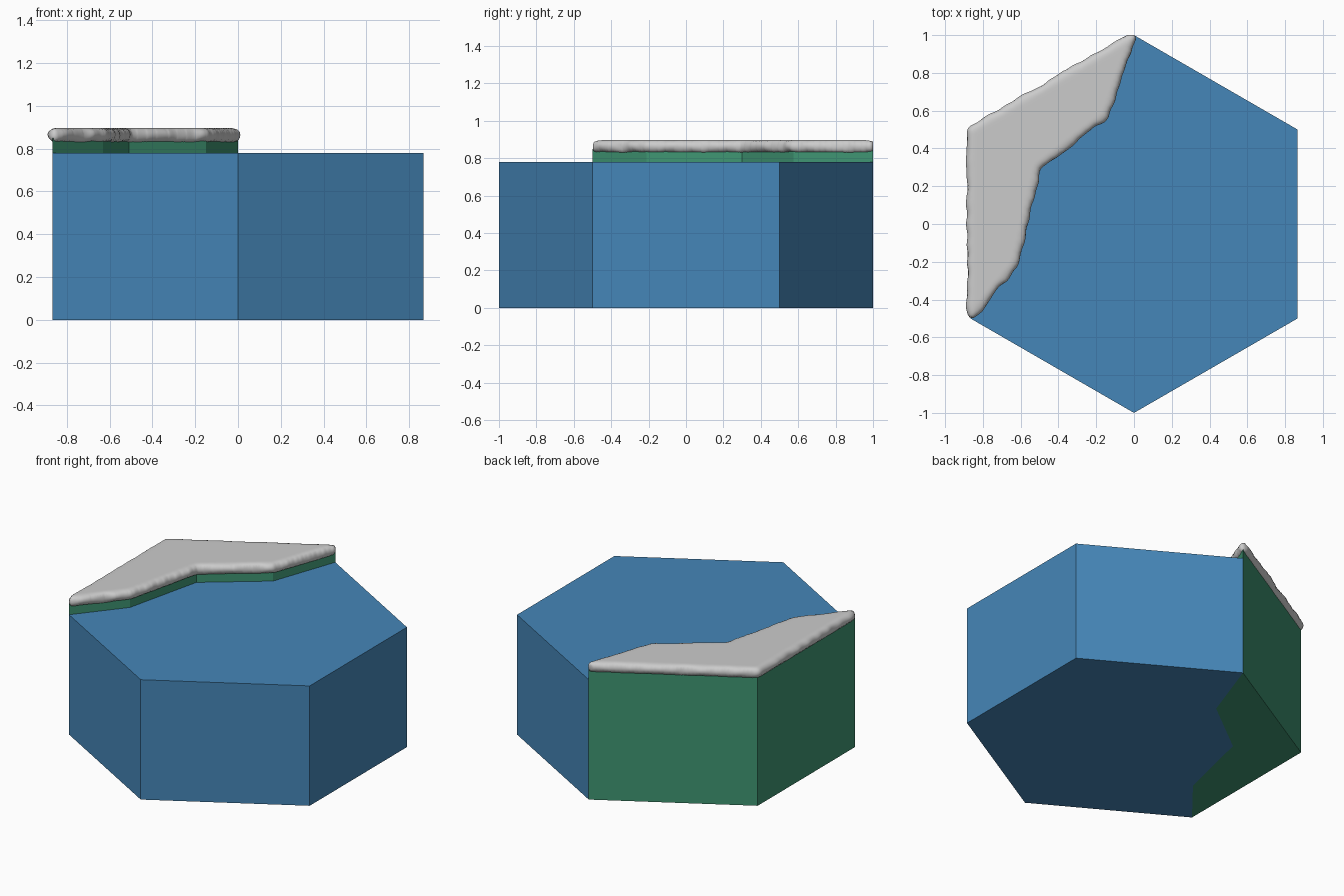
import bpy, bmesh, math
from mathutils import Vector, noise

if "Cube" in bpy.data.objects:
    bpy.data.objects.remove(bpy.data.objects["Cube"])


def material(name, color):
    m = bpy.data.materials.new(name)
    m.diffuse_color = color
    m.use_nodes = True
    m.node_tree.nodes["Principled BSDF"].inputs["Base Color"].default_value = m.diffuse_color
    return m


def prism(name, outline, z0, z1, mat=None):
    """Extrude a flat outline (counter-clockwise) between two heights."""
    bm = bmesh.new()
    base = bm.faces.new([bm.verts.new((x, y, z0)) for x, y in outline])
    top = bmesh.ops.extrude_face_region(bm, geom=[base], use_keep_orig=True)["geom"]
    for v in top:
        if isinstance(v, bmesh.types.BMVert):
            v.co.z = z1
    bmesh.ops.recalc_face_normals(bm, faces=bm.faces)
    bmesh.ops.triangulate(bm, faces=[f for f in bm.faces if len(f.verts) > 4])
    me = bpy.data.meshes.new(name)
    bm.to_mesh(me)
    bm.free()
    ob = bpy.data.objects.new(name, me)
    bpy.context.collection.objects.link(ob)
    if mat:
        me.materials.append(mat)
    return ob


hexagon = [(math.cos(math.radians(90 + 60 * i)), math.sin(math.radians(90 + 60 * i)))
           for i in range(6)]
shoreline = [(-0.15, 0.575), (-0.51, 0.30), (-0.63, -0.21)]  # back to front

# Water block: hexagon minus the coast
prism("water", hexagon[2:] + [hexagon[0]] + shoreline,
      0, 0.78, material("water_blue", (0.06, 0.24, 0.48, 1)))

# Coast block: two hexagon sides closed by the shoreline
coast = hexagon[:3] + shoreline[::-1]
prism("coast", coast, 0, 0.85, material("coast_green", (0.05, 0.30, 0.17, 1)))

# Snow layer: remeshed slab, rounded, then swollen with a lumpy rim
snow = prism("snow", coast, 0.838, 0.886)
remesh = snow.modifiers.new("remesh", "REMESH")
remesh.mode = "VOXEL"
remesh.voxel_size = 0.011
smooth = snow.modifiers.new("smooth", "SMOOTH")
smooth.factor = 0.5
smooth.iterations = 5
depsgraph = bpy.context.evaluated_depsgraph_get()
mesh = bpy.data.meshes.new_from_object(snow.evaluated_get(depsgraph))
snow.modifiers.clear()
snow.data = mesh
normals = [v.normal.copy() for v in mesh.vertices]
for v, n in zip(mesh.vertices, normals):
    lump = noise.noise(Vector((v.co.x * 14, v.co.y * 14, v.co.z * 5)))
    rim = 1 - abs(n.z)
    v.co += n * (0.011 + 0.008 * rim + 0.012 * lump * rim)
    if n.z < 0.3:
        v.co.z += 0.006 * lump
    v.co.y = min(v.co.y, 1.0)
for p in mesh.polygons:
    p.use_smooth = True
